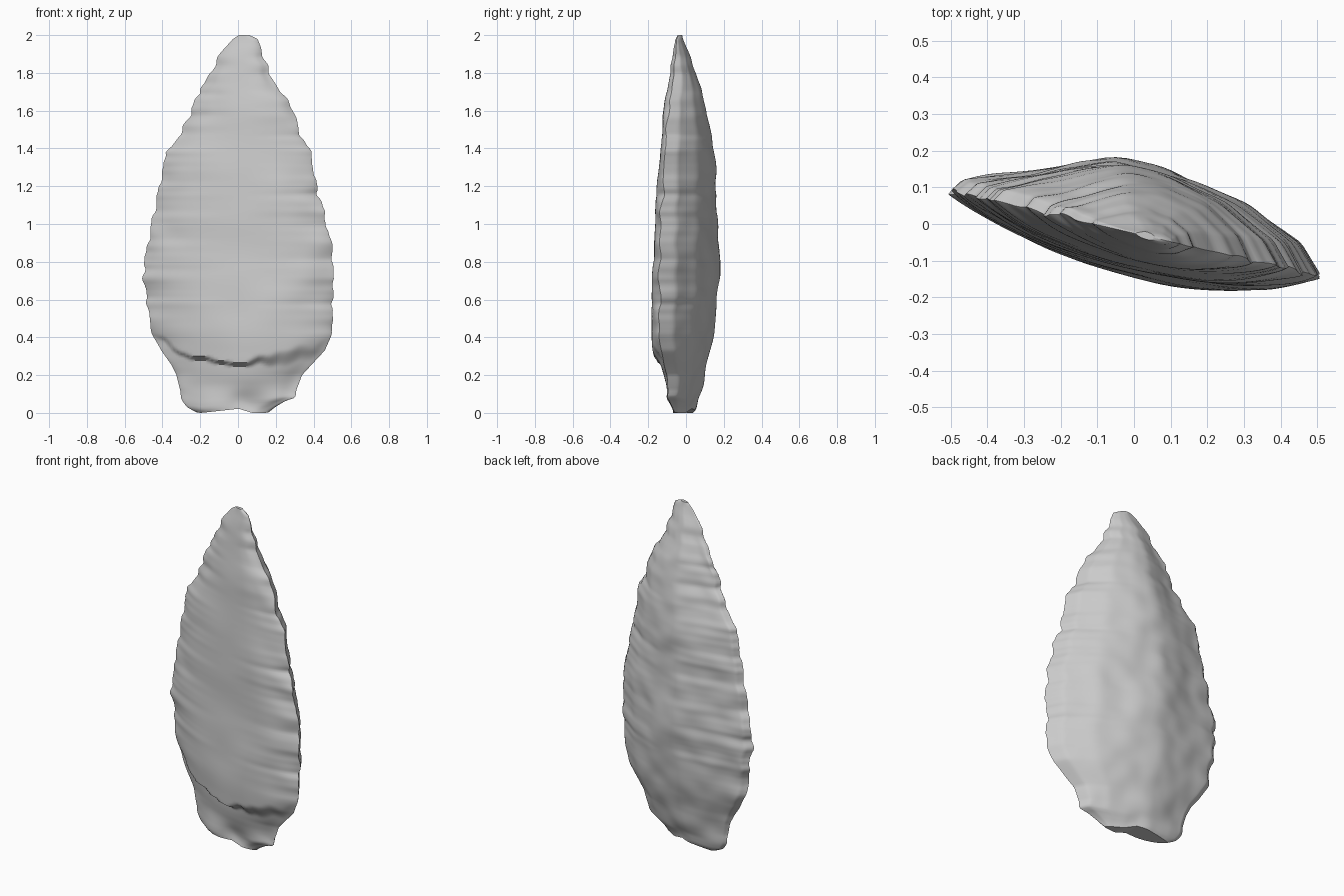
import bpy, bmesh, math
from mathutils import noise, Vector

if "Cube" in bpy.data.objects:
    bpy.data.objects.remove(bpy.data.objects["Cube"])

# Silhouette: height, left x, right x
OUTLINE = [(0, -.22, .16), (.02, -.27, .19), (.05, -.295, .25), (.07, -.305, .30), (.12, -.31, .305),
           (.2, -.33, .335), (.26, -.36, .39), (.33, -.41, .455), (.42, -.46, .495), (.6, -.487, .497),
           (.75, -.507, .50), (.9, -.48, .49), (1.0, -.46, .465), (1.2, -.42, .412), (1.38, -.38, .378),
           (1.5, -.295, .315), (1.6, -.25, .293), (1.7, -.21, .22), (1.8, -.15, .16),
           (1.92, -.085, .12), (1.98, -.03, .10), (2.0, 0, .055)]
# Bulge of each face away from the tilted edge plane, by height
FRONT = [(0, .05), (.1, .08), (.25, .115), (.4, .122), (.8, .105), (1.2, .095), (1.6, .068), (1.9, .03), (2, .004)]
BACK = [(0, .05), (.1, .10), (.3, .15), (.5, .18), (.75, .197), (1.2, .178), (1.5, .16), (1.7, .115), (1.9, .05), (2, .005)]
# Ridged back cross-section, and the broken step line across the front
RIDGE = [(-1, 0), (-.93, .2), (-.4, .72), (-.1, .98), (.2, 1), (.6, .8), (.9, .38), (1, 0)]
STEP = [(-.5, .46), (-.4, .39), (-.3, .32), (-.2, .295), (0, .265), (.1, .29), (.2, .33), (.35, .36), (.5, .40)]
BASE = [(-.3, .01), (-.2, 0), (0, .022), (.07, .0), (.14, 0), (.25, .02)]


def lerp_table(table, t, col=1):
    for a, b in zip(table, table[1:]):
        if t <= b[0]:
            k = max(0, (t - a[0]) / (b[0] - a[0]))
            return a[col] + (b[col] - a[col]) * k
    return table[-1][col]


def smooth_table(table, t, r):
    return sum(lerp_table(table, t + r * k) for k in (-1, -.5, 0, .5, 1)) / 5


def n(x, y, z):
    return noise.noise(Vector((x, y, z)))


def smoothstep(a, b, t):
    t = min(1, max(0, (t - a) / (b - a)))
    return t * t * (3 - 2 * t)


def edge(z, side):
    # Flaked edge: scalloped notches along the blade, calmer on the stem
    x = lerp_table(OUTLINE, z, 1 if side < 0 else 2)
    amp = smoothstep(.3, .6, z) * (1 - smoothstep(1.85, 2, z))
    scallop = abs(math.sin(z * 21 + side + 2 * n(z * 3, side, 0))) - .6
    return x + side * amp * (.012 * scallop + .012 * n(z * 22, side * 5, 1))


def point(z, u, face):
    left, right = edge(z, -1), edge(z, 1)
    x = left + (right - left) * (u + 1) / 2
    y = -.02 - .23 * x
    y += .018 * n(z * 9, 3 * u, 7) * abs(u) ** 4 * smoothstep(2, 1.7, z) if z < 1.9 else 0
    inner = 1 - abs(u) ** 4
    if face < 0:
        y -= smooth_table(FRONT, z, .04) * (1 - abs(u) ** 2.4) ** .9
        y -= .009 * n(x * 4, z * 4, 3) * inner
        # Step down to the thinner stem
        line = lerp_table(STEP, x) + .025 * n(x * 14, 0, 4)
        width = .02 + .07 * smoothstep(.0, .25, x)
        below = 1 - smoothstep(line - width, line, z)
        y += .035 * below * inner * smoothstep(0, .16, z)
        # Thinning scoop at the foot
        y += .035 * math.exp(-((x - .06) / .1) ** 2 - ((z - .05) / .07) ** 2)
    else:
        y += smooth_table(BACK, z, .05) * smooth_table(RIDGE, u, .1 * (1 - abs(u)))
        y += (.014 * n(x * 4 + z, z * 3.5, 9) + .007 * n(x * 9, z * 9, 2)) * inner * smoothstep(2, 1.7, z) if z < 2 else 0
    fade = 1 - smoothstep(0, .15, z)
    return (x, y, z + lerp_table(BASE, x) * fade)


# Loft closed sections from the base to the tip
ROWS, COLS = 180, 60
us = [math.sin(math.pi / 2 * (-1 + 2 * i / COLS)) for i in range(COLS + 1)]
ring = [(u, -1) for u in us] + [(u, 1) for u in reversed(us[1:-1])]
bm = bmesh.new()
loops = [[bm.verts.new(point(2 * r / ROWS, u, f)) for u, f in ring] for r in range(ROWS + 1)]
for a, b in zip(loops, loops[1:]):
    for i in range(len(ring)):
        j = (i + 1) % len(ring)
        bm.faces.new((a[i], a[j], b[j], b[i]))

# Close the base and tip with strips joining front to back
for loop, flip in ((loops[0], True), (loops[-1], False)):
    m = len(loop)
    for i in range(COLS):
        quad = [loop[i], loop[i + 1], loop[(m - i - 1) % m], loop[(m - i) % m]]
        quad = list(dict.fromkeys(quad))
        if len(quad) > 2:
            bm.faces.new(quad[::-1] if flip else quad)
bmesh.ops.recalc_face_normals(bm, faces=bm.faces)

# Centre and rest on the ground
for axis in (0, 1):
    vals = [v.co[axis] for v in bm.verts]
    mid = (min(vals) + max(vals)) / 2
    for v in bm.verts:
        v.co[axis] -= mid
low = min(v.co.z for v in bm.verts)
for v in bm.verts:
    v.co.z -= low

mesh = bpy.data.meshes.new("stone_point")
bm.to_mesh(mesh)
bm.free()
obj = bpy.data.objects.new("stone_point", mesh)
bpy.context.collection.objects.link(obj)
bpy.context.view_layer.objects.active = obj
obj.select_set(True)
bpy.ops.object.shade_smooth_by_angle(angle=math.radians(40))
